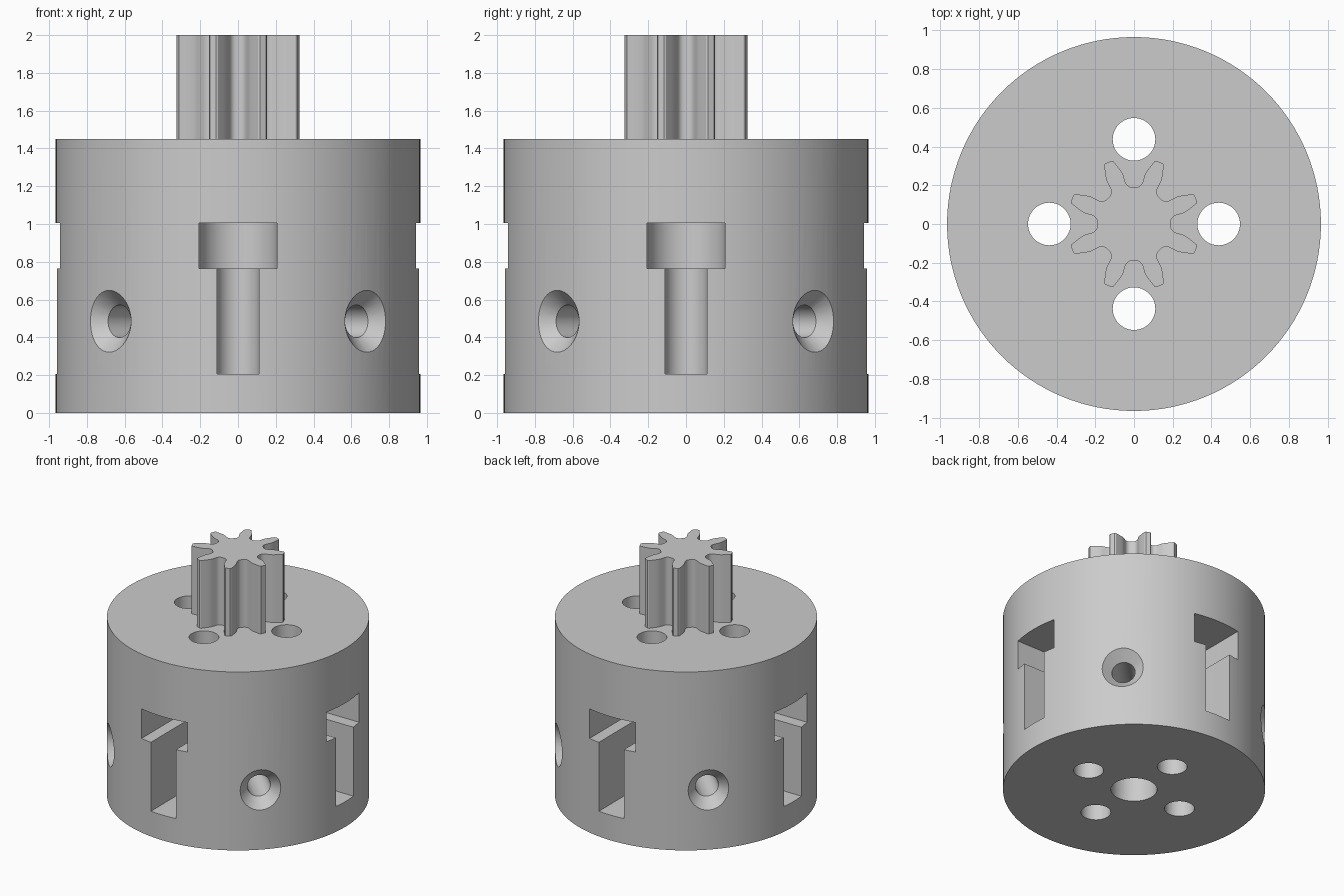
import bpy, bmesh, math
from mathutils import Matrix, Vector

if "Cube" in bpy.data.objects:
    bpy.data.objects.remove(bpy.data.objects["Cube"], do_unlink=True)

grey = bpy.data.materials.new("plain grey")
grey.use_nodes = True
colour = (0.6, 0.6, 0.6, 1)
grey.diffuse_color = colour
grey.node_tree.nodes["Principled BSDF"].inputs["Base Color"].default_value = colour


def make(name, bm):
    bmesh.ops.recalc_face_normals(bm, faces=bm.faces)
    mesh = bpy.data.meshes.new(name)
    bm.to_mesh(mesh)
    bm.free()
    mesh.materials.append(grey)
    obj = bpy.data.objects.new(name, mesh)
    bpy.context.collection.objects.link(obj)
    return obj


def prism(name, outline, z0, z1):
    bm = bmesh.new()
    face = bm.faces.new([bm.verts.new((x, y, z0)) for x, y in outline])
    out = bmesh.ops.extrude_face_region(bm, geom=[face])["geom"]
    verts = [v for v in out if isinstance(v, bmesh.types.BMVert)]
    bmesh.ops.translate(bm, verts=verts, vec=(0, 0, z1 - z0))
    return make(name, bm)


def ring(radius, x=0.0, count=48, start=0.0, sweep=360.0):
    step = sweep / count
    n = count if sweep == 360 else count + 1
    angles = [math.radians(start + i * step) for i in range(n)]
    return [(x + radius * math.cos(a), radius * math.sin(a)) for a in angles]


def slot(half_width, x, outer=1.2):
    """Round-ended slot running outward from x."""
    return [(outer, -half_width), (outer, half_width)] + ring(half_width, x, 24, 90, 180)


def screw_hole(name):
    """Radial screw hole with a conical countersink, lathed about x."""
    bm = bmesh.new()
    profile = [(0.05, 0), (0.05, 0.086), (0.887, 0.086), (1.037, 0.236), (1.037, 0)]
    verts = [bm.verts.new((x, 0, r)) for x, r in profile]
    edges = [bm.edges.new(pair) for pair in zip(verts, verts[1:])]
    bmesh.ops.spin(bm, geom=verts + edges, axis=(1, 0, 0), cent=(0, 0, 0),
                   angle=math.tau, steps=40)
    bmesh.ops.remove_doubles(bm, verts=bm.verts, dist=0.0001)
    bmesh.ops.translate(bm, verts=bm.verts, vec=(0, 0, 0.485))
    return make(name, bm)


def cut(target, cutter, degrees=0):
    cutter.data.transform(Matrix.Rotation(math.radians(degrees), 4, "Z"))
    mod = target.modifiers.new("cut", "BOOLEAN")
    mod.operation, mod.solver, mod.object = "DIFFERENCE", "EXACT", cutter
    bpy.context.view_layer.objects.active = target
    bpy.ops.object.modifier_apply(modifier=mod.name)
    bpy.data.objects.remove(cutter, do_unlink=True)


# Drum body with a blind shaft bore
body = prism("drum_body", ring(0.965, count=128), 0, 1.45)
cut(body, prism("shaft_bore", ring(0.17), -0.1, 1.0))

# Four bolt holes, side-loading bolt slots and countersunk screw holes
for i in range(4):
    turn = i * 90
    cut(body, prism("bolt_hole", ring(0.11, 0.437), -0.1, 1.6), turn)
    cut(body, prism("shank_slot", slot(0.112, 0.437), 0.205, 0.8), turn)
    cut(body, prism("head_slot", slot(0.207, 0.437), 0.765, 1.005), turn)
    cut(body, screw_hole("screw_hole"), turn + 45)

# Eight-tooth pinion: half a tooth as (radius, angle), mirrored and repeated
half = [(0.346, 3), (0.34, 4.4), (0.325, 5.4), (0.30, 7.2), (0.275, 9.2), (0.256, 10.2),
        (0.22, 10.8), (0.207, 12), (0.197, 14), (0.19, 17.5)]
tooth = [(r, -a) for r, a in reversed(half)] + half
outline = []
for i in range(8):
    for r, a in tooth:
        t = math.radians(22.5 + i * 45 + a)
        outline.append((r * math.cos(t), r * math.sin(t)))
pinion = prism("pinion_gear", outline, 1.449, 2.0)

# Smooth curved walls, keep edges sharp
for obj in (body, pinion):
    bpy.ops.object.select_all(action="DESELECT")
    obj.select_set(True)
    bpy.context.view_layer.objects.active = obj
    bpy.ops.object.shade_smooth_by_angle(angle=math.radians(30))
